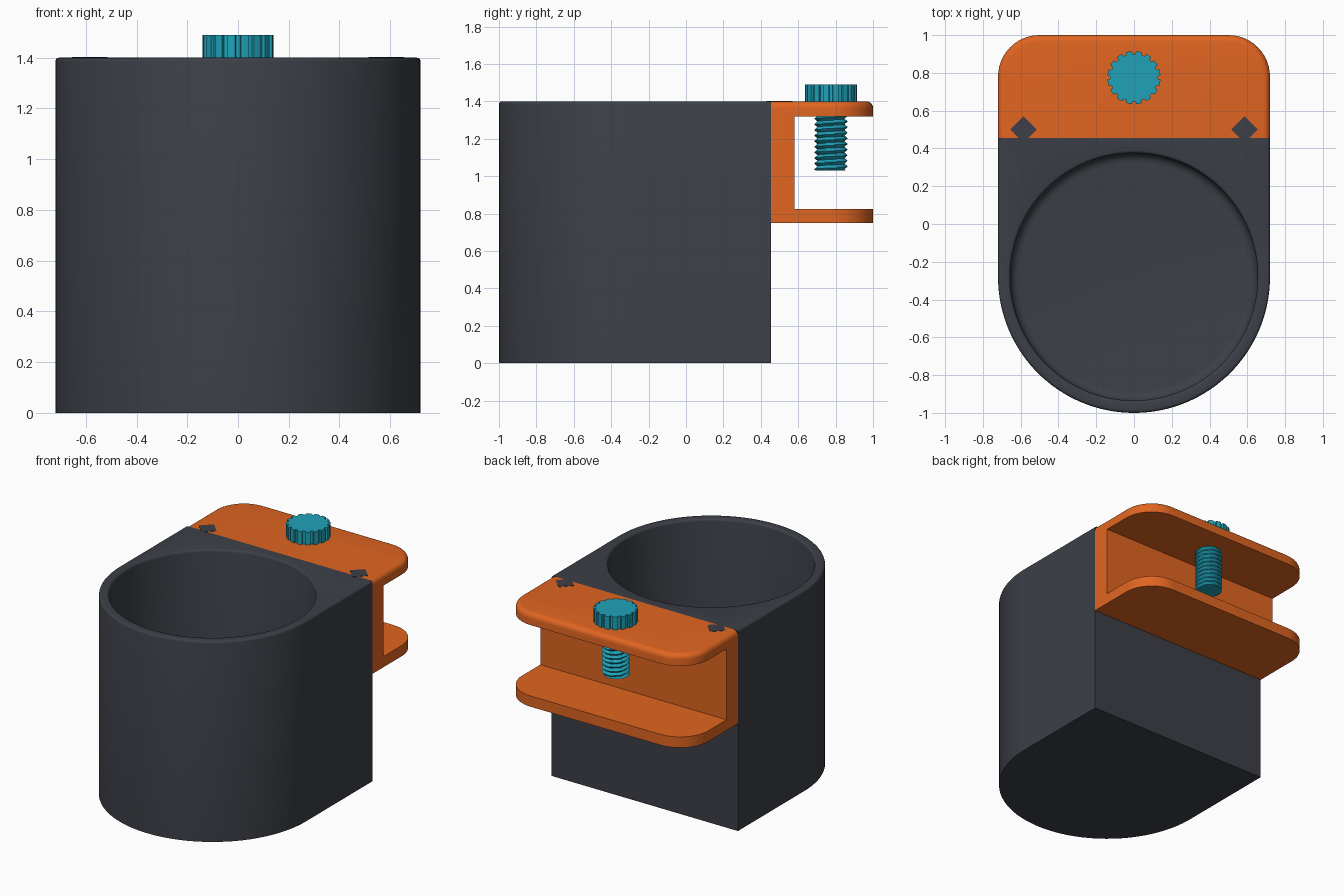
import bpy, bmesh
from math import sin, cos, pi, radians, floor

if "Cube" in bpy.data.objects:
    bpy.data.objects.remove(bpy.data.objects["Cube"])


def material(name, rgb):
    m = bpy.data.materials.new(name)
    m.diffuse_color = (*rgb, 1)
    m.use_nodes = True
    m.node_tree.nodes["Principled BSDF"].inputs["Base Color"].default_value = m.diffuse_color
    return m


DARK = material("charcoal", (0.045, 0.05, 0.063))
ORANGE = material("orange", (0.75, 0.13, 0.015))
TEAL = material("teal", (0.014, 0.36, 0.48))


def finish(name, bm, mat, angle=35):
    bmesh.ops.recalc_face_normals(bm, faces=bm.faces)
    me = bpy.data.meshes.new(name)
    bm.to_mesh(me)
    bm.free()
    me.materials.append(mat)
    ob = bpy.data.objects.new(name, me)
    bpy.context.collection.objects.link(ob)
    bpy.ops.object.select_all(action='DESELECT')
    ob.select_set(True)
    bpy.context.view_layer.objects.active = ob
    bpy.ops.object.shade_smooth_by_angle(angle=radians(angle))
    return ob


def loft(name, rings, mat, angle=35):
    """Skin a stack of equal-length rings and cap both ends."""
    bm = bmesh.new()
    vs = [[bm.verts.new(p) for p in r] for r in rings]
    n = len(vs[0])
    for a, b in zip(vs, vs[1:]):
        for i in range(n):
            j = (i + 1) % n
            bm.faces.new((a[i], a[j], b[j], b[i]))
    bm.faces.new(vs[0][::-1])
    bm.faces.new(vs[-1])
    return finish(name, bm, mat, angle)


# Cup: D-shaped outside, round bore, one continuous skin
N, CY, R, BACK, H = 128, -0.28, 0.72, 0.735, 1.4


def d_ring(z, inset=0.0):
    r, pts = R - inset, []
    for i in range(N):
        a = 2 * pi * i / N
        c, s = cos(a), sin(a)
        if i in (N // 8, 3 * N // 8):
            x, y = (r if c > 0 else -r), BACK
        elif s <= 0:
            x, y = r * c, r * s
        else:
            t = min(r / max(abs(c), 1e-6), BACK / s)
            x, y = t * c, t * s
        pts.append((x, CY + y, z))
    return pts


def circle(r, z):
    return [(r * cos(2 * pi * i / N), CY + r * sin(2 * pi * i / N), z) for i in range(N)]


BORE, FLOOR, RIM, FIL = 0.655, 0.06, 0.015, 0.05
rings = [d_ring(0)]
for k in range(4):
    t = k / 3 * pi / 2
    rings.append(d_ring(H - RIM + RIM * sin(t), RIM * (1 - cos(t))))
for k in range(4):
    t = k / 3 * pi / 2
    rings.append(circle(BORE + RIM * (1 - sin(t)), H - RIM + RIM * cos(t)))
for k in range(6):
    t = k / 5 * pi / 2
    rings.append(circle(BORE - FIL * (1 - cos(t)), FLOOR + FIL * (1 - sin(t))))
loft("cup_body", rings, DARK)

# Clamp: C profile pulled across x, then corners and top edge rounded
Y0, Y1 = 0.455, 1.0
profile = [(Y0, 0.75), (Y1, 0.75), (Y1, 0.825), (0.58, 0.825),
           (0.58, 1.32), (Y1, 1.32), (Y1, H), (Y0, H)]
bm = bmesh.new()
face = bm.faces.new([bm.verts.new((-R, y, z)) for y, z in profile])
ext = bmesh.ops.extrude_face_region(bm, geom=[face])
bmesh.ops.translate(bm, vec=(2 * R, 0, 0),
                    verts=[g for g in ext["geom"] if isinstance(g, bmesh.types.BMVert)])
bmesh.ops.recalc_face_normals(bm, faces=bm.faces)


def near(a, b):
    return abs(a - b) < 1e-4


corners = [e for e in bm.edges
           if all(near(v.co.y, Y1) for v in e.verts)
           and near(e.verts[0].co.x, e.verts[1].co.x)]
bmesh.ops.bevel(bm, geom=corners, offset=0.22, segments=12, profile=0.5, affect='EDGES')
top = [e for e in bm.edges
       if all(near(v.co.z, H) for v in e.verts)
       and not all(near(v.co.y, Y0) for v in e.verts)]
bmesh.ops.bevel(bm, geom=top, offset=0.035, segments=5, profile=0.5, affect='EDGES')
finish("clamp", bm, ORANGE)

# Diamond keys joining cup and clamp
for side, label in ((-1, "left"), (1, "right")):
    loft(label + "_key",
         [[(side * 0.585 + 0.07 * cos(k * pi / 2), 0.5 + 0.07 * sin(k * pi / 2), z)
           for k in range(4)] for z in (0.85, H + 0.002)], DARK)

# Screw shaft with a helical thread
SY, PITCH, SEG, STEP = 0.775, 0.03, 32, 8
rings = []
z0, z1 = 1.03, 1.4
count = round((z1 - z0) / PITCH * STEP)
for k in range(count + 1):
    z = z0 + (z1 - z0) * k / count
    ring = []
    for i in range(SEG):
        ph = (z - z0) / PITCH - i / SEG
        ph -= floor(ph)
        r = 0.072 + 0.018 * (1 - abs(2 * ph - 1))
        a = 2 * pi * i / SEG
        ring.append((r * cos(a), SY + r * sin(a), z))
    rings.append(ring)
loft("screw_shaft", rings, TEAL, 30)

# Notched thumb knob
TEETH = 16
outline = []
for t in range(TEETH):
    for f, r in ((-0.2, 0.14), (-0.16, 0.126), (0.16, 0.126), (0.2, 0.14), (0.5, 0.141)):
        a = 2 * pi * (t + f) / TEETH + pi / 2
        outline.append((r * cos(a), SY + r * sin(a)))
loft("screw_knob", [[(x, y, z) for x, y in outline] for z in (1.4, 1.49)], TEAL, 30)
